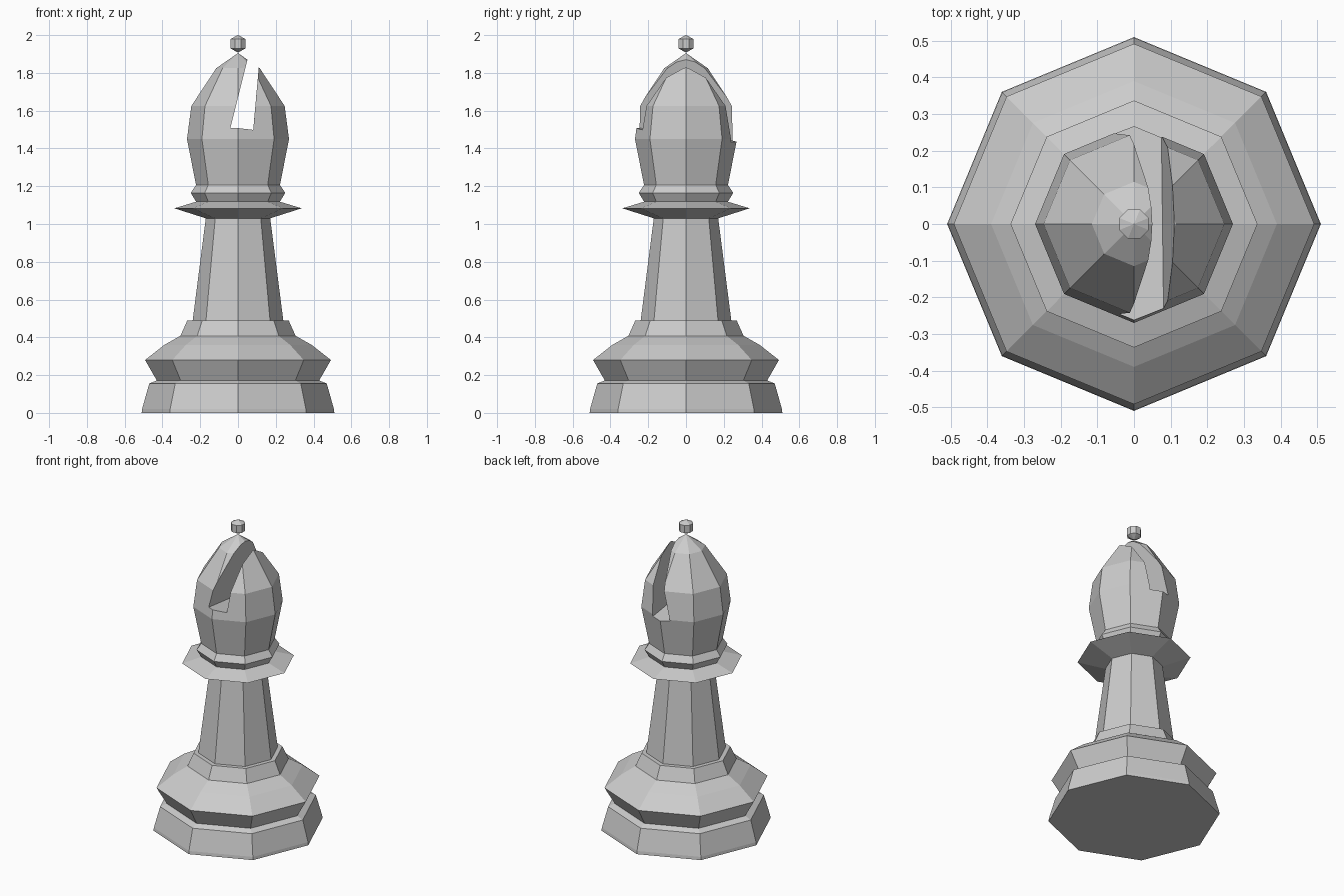
import bpy, bmesh
from math import cos, sin, pi

if "Cube" in bpy.data.objects:
    bpy.data.objects.remove(bpy.data.objects["Cube"])


def make_object(name, bm):
    bmesh.ops.recalc_face_normals(bm, faces=bm.faces)
    mesh = bpy.data.meshes.new(name)
    bm.to_mesh(mesh)
    bm.free()
    ob = bpy.data.objects.new(name, mesh)
    bpy.context.collection.objects.link(ob)
    return ob


def lathe(name, profile, turn=0.0, sides=8):
    """Turn a (radius, z) profile into a closed faceted solid; radius 0 makes a point."""
    bm = bmesh.new()
    rings = []
    for r, z in profile:
        n = sides if r > 0 else 1
        rings.append([bm.verts.new((r * cos(turn + 2 * pi * i / sides),
                                    r * sin(turn + 2 * pi * i / sides), z)) for i in range(n)])
    for a, b in zip(rings, rings[1:]):
        for i in range(sides):
            j = (i + 1) % sides
            quad = [a[i % len(a)], a[j % len(a)], b[j % len(b)], b[i % len(b)]]
            bm.faces.new(list(dict.fromkeys(quad)))
    for ring in (rings[0], rings[-1]):
        if len(ring) > 1:
            bm.faces.new(ring)
    return make_object(name, bm)


# Foot, stem and collar
lathe("foot", [(0.51, 0), (0.508, 0.02), (0.47, 0.155), (0.43, 0.172), (0.492, 0.28),
               (0.39, 0.36), (0.305, 0.408), (0.268, 0.49), (0.2, 0.49)])
lathe("stem", [(0.24, 0.488), (0.17, 1.035)])
lathe("collar", [(0.17, 1.03), (0.337, 1.083), (0.222, 1.118), (0.25, 1.165), (0.222, 1.207)])

# Head with a slanted slot
head = lathe("head", [(0.222, 1.205), (0.27, 1.45), (0.247, 1.625), (0.115, 1.825), (0, 1.905)])

bm = bmesh.new()
ends = []
for y in (-0.4, 0.4):
    floor = 1.475 - 0.135 * y
    left = lambda z: -0.04 + 0.25 * (z - 1.51)
    right = lambda z: 0.08 + 0.09 * (z - 1.5)
    ends.append([bm.verts.new((x, y, z)) for x, z in (
        (left(floor), floor), (right(floor), floor - 0.008), (right(2.1), 2.1), (left(2.1), 2.1))])
for i in range(4):
    j = (i + 1) % 4
    bm.faces.new([ends[0][i], ends[0][j], ends[1][j], ends[1][i]])
for end in ends:
    bm.faces.new(end)
cutter = make_object("slot_cutter", bm)

cut = head.modifiers.new("slot", 'BOOLEAN')
cut.operation = 'DIFFERENCE'
cut.solver = 'EXACT'
cut.object = cutter
bpy.context.view_layer.objects.active = head
bpy.ops.object.modifier_apply(modifier="slot")
bpy.data.objects.remove(cutter)

# Small bead floating on the tip
lathe("tip_bead", [(0, 1.907), (0.043, 1.93), (0.043, 1.98), (0, 2.0)], turn=pi / 8)
